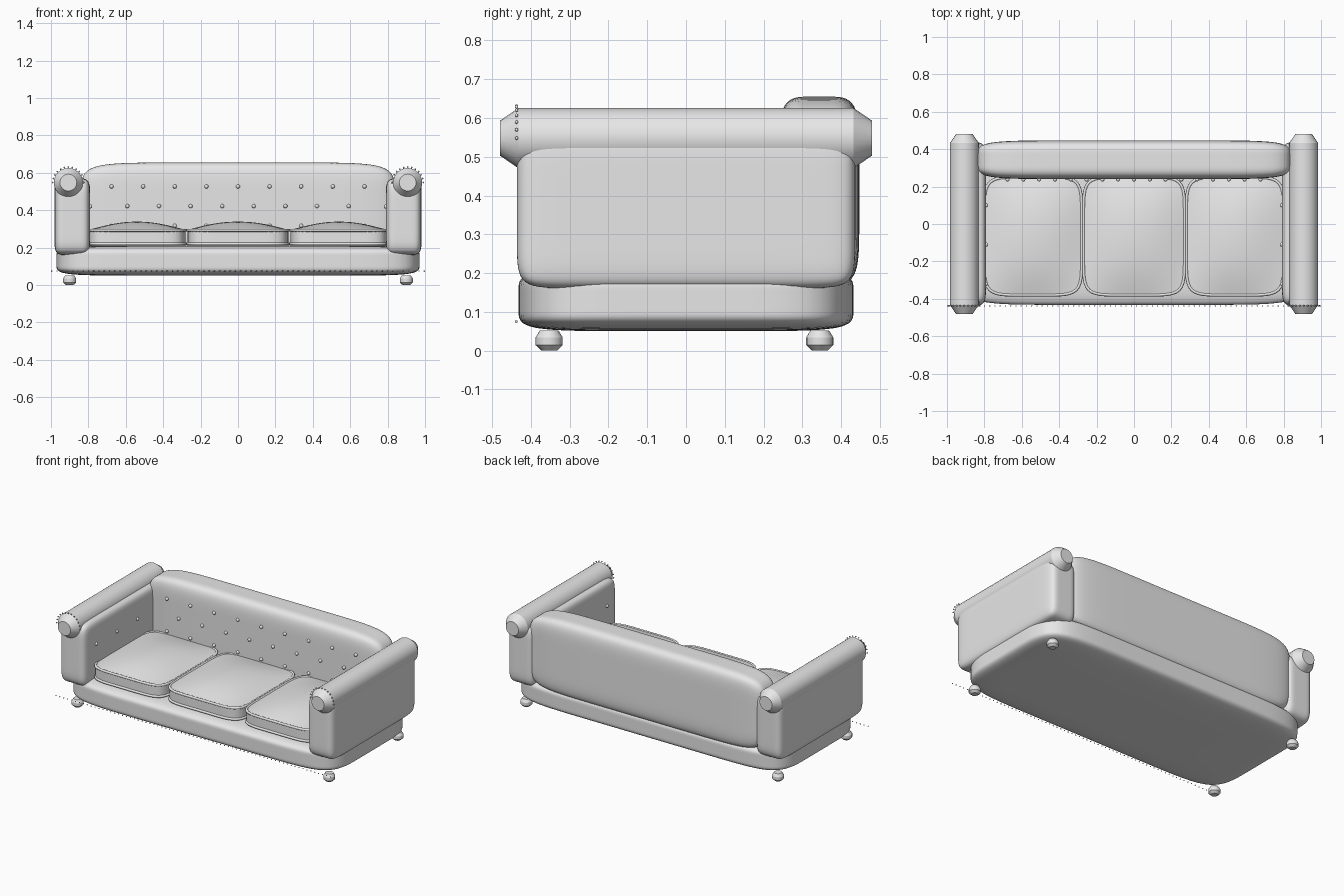
import bpy, bmesh, math
from mathutils import Matrix, Vector

if "Cube" in bpy.data.objects:
    bpy.data.objects.remove(bpy.data.objects["Cube"])

fabric = bpy.data.materials.new("light_grey_fabric")
fabric.diffuse_color = (0.8, 0.8, 0.8, 1)
fabric.use_nodes = True
fabric.node_tree.nodes["Principled BSDF"].inputs["Base Color"].default_value = fabric.diffuse_color


def finish(obj, angle=40):
    """Apply modifiers, colour and smooth the part."""
    bpy.ops.object.select_all(action='DESELECT')
    obj.select_set(True)
    bpy.context.view_layer.objects.active = obj
    bpy.ops.object.convert(target='MESH')
    obj = bpy.context.view_layer.objects.active
    obj.data.materials.clear()
    obj.data.materials.append(fabric)
    bpy.ops.object.shade_smooth_by_angle(angle=math.radians(angle))
    return obj


def add(name, bm):
    me = bpy.data.meshes.new(name)
    bm.to_mesh(me)
    bm.free()
    obj = bpy.data.objects.new(name, me)
    bpy.context.collection.objects.link(obj)
    return obj


def soft_box(name, lo, hi, margin, dome=None):
    """Subdivided box; a larger margin gives a rounder edge on that axis."""
    lo, hi = Vector(lo), Vector(hi)
    bm = bmesh.new()
    bmesh.ops.create_cube(bm, size=1)
    for v in bm.verts:
        v.co = Vector([(lo[i] + hi[i]) / 2 + v.co[i] * (hi[i] - lo[i]) for i in range(3)])
    for i, m in enumerate(margin):
        if not m:
            continue
        for p in (lo[i] + m, hi[i] - m):
            co, no = Vector(), Vector()
            co[i], no[i] = p, 1
            bmesh.ops.bisect_plane(bm, geom=bm.verts[:] + bm.edges[:] + bm.faces[:],
                                   plane_co=co, plane_no=no)
    bm.normal_update()
    if dome:
        # crisp seams around top and bottom, raised middle
        crease = bm.edges.layers.float.new("crease_edge")
        for e in bm.edges:
            if len({round(abs(f.normal.z)) for f in e.link_faces}) == 2:
                e[crease] = 1.0
        for v in bm.verts:
            inner = all(lo[i] + 0.01 < v.co[i] < hi[i] - 0.01 for i in (0, 1))
            if inner and v.co.z > hi.z - 0.001:
                v.co.z += dome
    obj = add(name, bm)
    sub = obj.modifiers.new("soft", 'SUBSURF')
    sub.levels = sub.render_levels = 3
    return finish(obj)


def lathe(name, profile, matrix, steps=24):
    """Spin (radius, height) points about z, then place them."""
    bm = bmesh.new()
    rings = [[bm.verts.new((r * math.cos(2 * math.pi * k / steps),
                            r * math.sin(2 * math.pi * k / steps), z))
              for k in range(steps)] for r, z in profile]
    for a, b in zip(rings, rings[1:]):
        for k in range(steps):
            n = (k + 1) % steps
            bm.faces.new((a[k], a[n], b[n], b[k]))
    bm.faces.new(rings[0][::-1])
    bm.faces.new(rings[-1])
    bm.transform(matrix)
    return finish(add(name, bm), 25)


def dots(name, points, radius, detail=2):
    """Row of small round studs or buttons."""
    bm = bmesh.new()
    for p in points:
        bmesh.ops.create_icosphere(bm, subdivisions=detail, radius=radius,
                                   matrix=Matrix.Translation(p))
    return finish(add(name, bm), 60)


def piping(name, x0, x1, y0, y1, z, m):
    """Closed cord following the cushion outline."""
    pts = [(x0, y0), (x0 + m, y0), (x1 - m, y0), (x1, y0),
           (x1, y0 + m), (x1, y1 - m), (x1, y1), (x1 - m, y1),
           (x0 + m, y1), (x0, y1), (x0, y1 - m), (x0, y0 + m)]
    cu = bpy.data.curves.new(name, 'CURVE')
    cu.dimensions = '3D'
    cu.bevel_depth, cu.bevel_resolution = 0.008, 2
    sp = cu.splines.new('NURBS')
    sp.points.add(len(pts) - 1)
    for p, (x, y) in zip(sp.points, pts):
        p.co = (x, y, z, 1)
    sp.order_u, sp.use_cyclic_u, sp.resolution_u = 4, True, 6
    obj = bpy.data.objects.new(name, cu)
    bpy.context.collection.objects.link(obj)
    return finish(obj, 60)


# Base and backrest
soft_box("base", (-0.97, -0.432, 0.05), (0.97, 0.432, 0.21), (0.45, 0.28, 0.05))
soft_box("backrest", (-0.84, 0.24, 0.17), (0.84, 0.447, 0.655), (0.42, 0.08, 0.15))

# Seat cushions with piped seams
for i, (x0, x1) in enumerate(((-0.8, -0.28), (-0.27, 0.27), (0.28, 0.8)), 1):
    soft_box(f"seat_cushion_{i}", (x0, -0.38, 0.215), (x1, 0.25, 0.295),
             (0.17, 0.17, 0), dome=0.048)
    for edge, z in (("upper", 0.293), ("lower", 0.22)):
        piping(f"cushion_{i}_{edge}_piping", x0, x1, -0.38, 0.25, z, 0.17)

# Arms, rolled tops, arm studs and buttons
roll = [(0.045, -0.48), (0.078, -0.432), (0.078, 0.432), (0.045, 0.48)]
for side, s in (("left", -1), ("right", 1)):
    a, b = sorted((s * 0.79, s * 0.982))
    soft_box(f"{side}_arm", (a, -0.436, 0.16), (b, 0.436, 0.57), (0.06, 0.13, 0.1))
    lathe(f"{side}_arm_roll", roll,
          Matrix.Translation((s * 0.907, 0, 0.548)) @ Matrix.Rotation(math.pi / 2, 4, 'X'))
    dots(f"{side}_arm_studs",
         [(s * 0.907 + 0.083 * math.cos(math.pi * k / 12), -0.437,
           0.548 + 0.083 * math.sin(math.pi * k / 12)) for k in range(13)], 0.005, 1)
    dots(f"{side}_arm_buttons", [(s * 0.79, y, 0.42) for y in (-0.32, -0.11, 0.1)], 0.011)

# Backrest buttons in staggered rows
dots("backrest_buttons",
     [((k - (n - 1) / 2) * 0.169, 0.238, z)
      for n, z in ((9, 0.527), (8, 0.422), (9, 0.317)) for k in range(n)], 0.011)

# Stud row along the lower front
dots("front_studs", [(-0.996 + 1.992 * k / 71, -0.438, 0.075) for k in range(72)], 0.004, 1)

# Bun feet
foot = [(0.02, 0), (0.035, 0.014), (0.035, 0.034), (0.024, 0.052)]
for x in (-0.9, 0.9):
    for y in (-0.353, 0.345):
        name = ("front" if y < 0 else "back") + ("_left" if x < 0 else "_right") + "_foot"
        lathe(name, foot, Matrix.Translation((x, y, 0)), 16)
